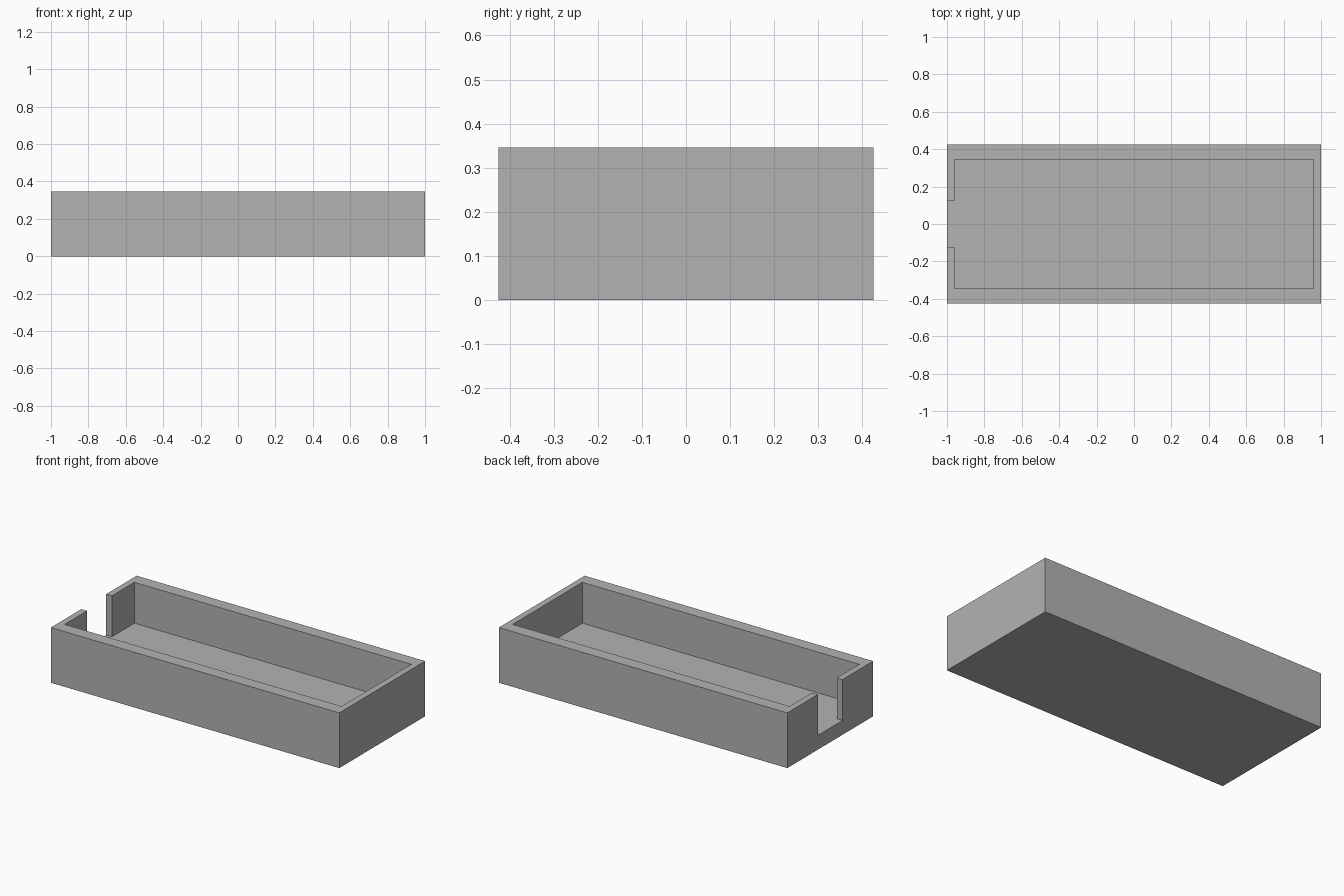
import bpy
import bmesh

if "Cube" in bpy.data.objects:
    bpy.data.objects.remove(bpy.data.objects["Cube"], do_unlink=True)

HALF_X, HALF_Y, HEIGHT = 1.0, 0.425, 0.346
INNER_X, INNER_Y, FLOOR = 0.96, 0.345, 0.09
SLOT_Y = 0.122

grey = bpy.data.materials.new("plain grey")
grey.use_nodes = True
colour = (0.45, 0.45, 0.45, 1)
grey.diffuse_color = colour
grey.node_tree.nodes["Principled BSDF"].inputs["Base Color"].default_value = colour


def prism(name, outline, bottom, top):
    """Extrude a counter-clockwise outline upward into a closed solid."""
    bm = bmesh.new()
    face = bm.faces.new([bm.verts.new((x, y, bottom)) for x, y in outline])
    result = bmesh.ops.extrude_face_region(bm, geom=[face], use_keep_orig=True)
    raised = [v for v in result["geom"] if isinstance(v, bmesh.types.BMVert)]
    bmesh.ops.translate(bm, verts=raised, vec=(0, 0, top - bottom))
    bmesh.ops.recalc_face_normals(bm, faces=bm.faces)
    mesh = bpy.data.meshes.new(name)
    bm.to_mesh(mesh)
    bm.free()
    mesh.materials.append(grey)
    obj = bpy.data.objects.new(name, mesh)
    bpy.context.collection.objects.link(obj)
    return obj


# Outer block of the tray
tray = prism("tray", [(-HALF_X, -HALF_Y), (HALF_X, -HALF_Y),
                      (HALF_X, HALF_Y), (-HALF_X, HALF_Y)], 0, HEIGHT)

# Cavity with the slot through the right end wall
half = [(-HALF_X - 0.1, -SLOT_Y), (-INNER_X, -SLOT_Y),
        (-INNER_X, -INNER_Y), (INNER_X, -INNER_Y)]
outline = half + [(x, -y) for x, y in reversed(half)]
cutter = prism("cavity_cutter", outline, FLOOR, HEIGHT + 0.1)

hollow = tray.modifiers.new("hollow", 'BOOLEAN')
hollow.operation = 'DIFFERENCE'
hollow.solver = 'EXACT'
hollow.object = cutter

# Bake the cut and drop the cutter
bpy.context.view_layer.objects.active = tray
tray.select_set(True)
bpy.ops.object.modifier_apply(modifier=hollow.name)
bpy.data.objects.remove(cutter, do_unlink=True)
